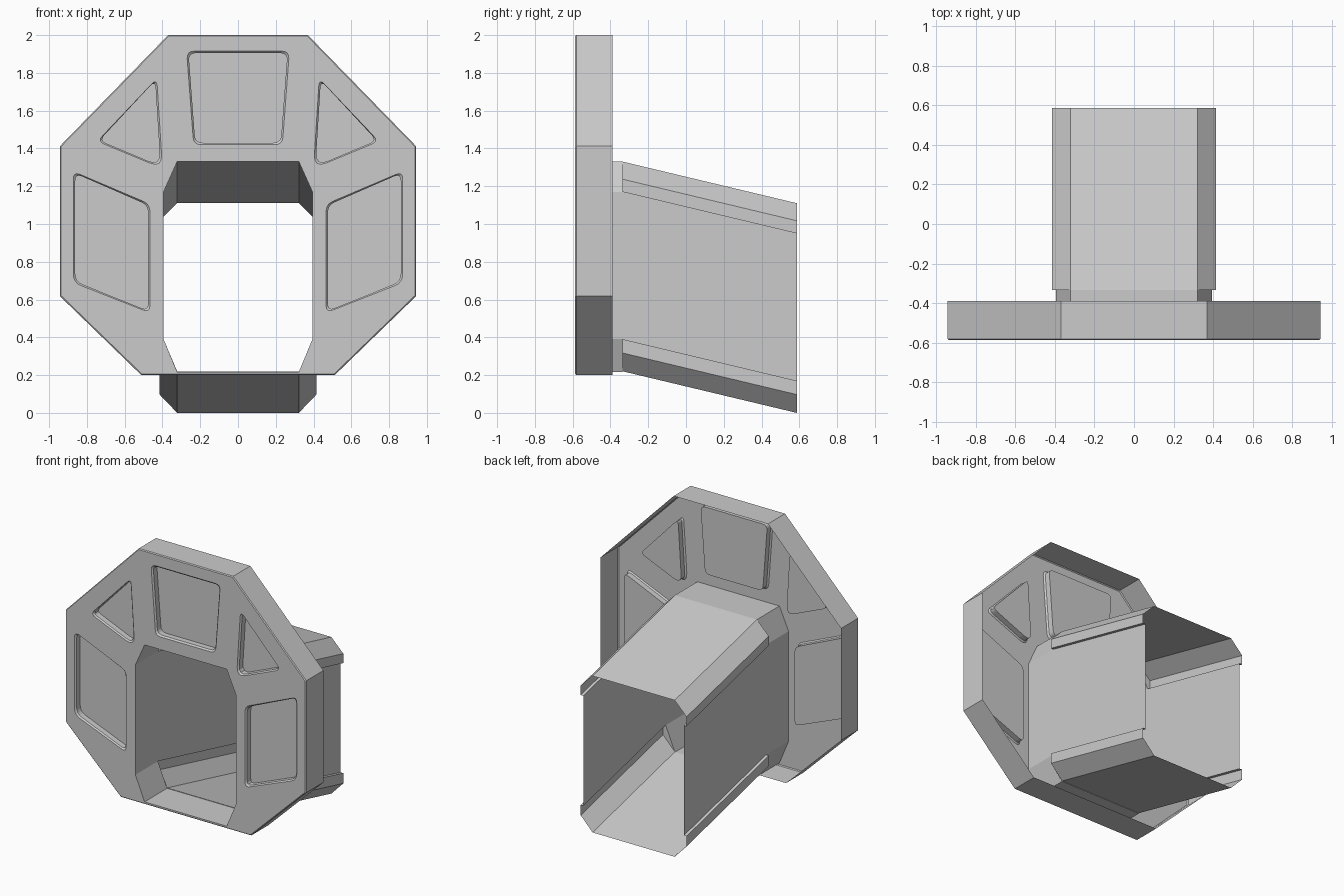
import bpy, bmesh
from mathutils import Vector

if "Cube" in bpy.data.objects:
    bpy.data.objects.remove(bpy.data.objects["Cube"])

grey = bpy.data.materials.new("light_grey")
grey.diffuse_color = (0.6, 0.6, 0.6, 1)
grey.use_nodes = True
grey.node_tree.nodes["Principled BSDF"].inputs["Base Color"].default_value = grey.diffuse_color

FRONT, BACK = -0.587, -0.39      # depth of the hollow frame
COLLAR, REAR = -0.335, 0.587     # end of the straight collar, end of the tunnel
DROP = 0.22                      # how far the tunnel slopes down


def symmetric(half):
    """Close a right-hand half outline (top to bottom) with its mirror image."""
    return half + [(-x, z) for x, z in reversed(half)]


def rounded(corners, steps=4):
    """Round each (x, z, cut) corner with a quadratic curve."""
    out = []
    for i, (x, z, cut) in enumerate(corners):
        p = Vector((x, z))
        a = Vector(corners[i - 1][:2])
        b = Vector(corners[(i + 1) % len(corners)][:2])
        a = p + (a - p).normalized() * cut
        b = p + (b - p).normalized() * cut
        for s in range(steps + 1):
            t = s / steps
            out.append(tuple(a * (1 - t) ** 2 + p * 2 * t * (1 - t) + b * t * t))
    return out


def inset(loop, amount):
    """Shrink a loop about its box centre by a fixed margin."""
    xs, zs = [p[0] for p in loop], [p[1] for p in loop]
    cx, cz = (min(xs) + max(xs)) / 2, (min(zs) + max(zs)) / 2
    fx = 1 - 2 * amount / (max(xs) - min(xs))
    fz = 1 - 2 * amount / (max(zs) - min(zs))
    return [(cx + (x - cx) * fx, cz + (z - cz) * fz) for x, z in loop]


def ring(bm, loop, y):
    return [bm.verts.new((x, y, z)) for x, z in loop]


def bridge(bm, a, b):
    n = len(a)
    for i in range(n):
        j = (i + 1) % n
        bm.faces.new((a[i], a[j], b[j], b[i]))


def finish(bm, name):
    bmesh.ops.remove_doubles(bm, verts=bm.verts, dist=1e-4)
    bmesh.ops.recalc_face_normals(bm, faces=bm.faces)
    mesh = bpy.data.meshes.new(name)
    bm.to_mesh(mesh)
    bm.free()
    mesh.materials.append(grey)
    obj = bpy.data.objects.new(name, mesh)
    bpy.context.collection.objects.link(obj)
    return obj


# Outlines
outer = symmetric([(0.37, 2.0), (0.943, 1.412), (0.943, 0.618), (0.512, 0.2)])
opening = symmetric([(0.322, 1.33), (0.394, 1.17), (0.394, 0.39), (0.322, 0.217)])

top_pocket = rounded([(0.272, 1.915, .04), (0.235, 1.42, .04),
                      (-0.235, 1.42, .04), (-0.272, 1.915, .04)])
corner_pocket = rounded([(0.43, 1.77, .04), (0.745, 1.438, .04), (0.40, 1.295, .075)])
side_pocket = rounded([(0.872, 1.278, .04), (0.872, 0.69, .045),
                       (0.466, 0.53, .04), (0.466, 1.105, .04)])
pockets = [top_pocket]
for p in (corner_pocket, side_pocket):
    pockets += [p, [(-x, z) for x, z in p]]

# Open-backed octagonal frame: front sheet, outer rim, recessed pockets
bm = bmesh.new()
face_ring = ring(bm, inset(outer, 0.006), FRONT)
hole_ring = ring(bm, opening, FRONT)
pocket_rings = [ring(bm, p, FRONT) for p in pockets]
edges = []
for r in [face_ring, hole_ring] + pocket_rings:
    edges += [bm.edges.new((r[i - 1], r[i])) for i in range(len(r))]
bmesh.ops.triangle_fill(bm, edges=edges, use_beauty=True, normal=(0, -1, 0))
bevel_ring = ring(bm, outer, FRONT + 0.006)
bridge(bm, face_ring, bevel_ring)
bridge(bm, bevel_ring, ring(bm, outer, BACK))
for p, rim in zip(pockets, pocket_rings):
    lip = ring(bm, inset(p, 0.01), FRONT + 0.01)
    floor = ring(bm, inset(p, 0.01), FRONT + 0.05)
    bridge(bm, rim, lip)
    bridge(bm, lip, floor)
    bm.faces.new(floor)
finish(bm, "octagonal_frame")

# Collar through the frame, stepping out into the sloping tunnel
collar = symmetric([(0.322, 1.33)] + [(0.394, 1.17)] * 3
                   + [(0.394, 0.39)] * 3 + [(0.322, 0.217)])
tunnel = symmetric([(0.322, 1.33), (0.415, 1.237), (0.415, 1.17), (0.394, 1.17),
                    (0.394, 0.39), (0.415, 0.39), (0.415, 0.317), (0.322, 0.22)])
bm = bmesh.new()
rings = [ring(bm, collar, FRONT), ring(bm, collar, COLLAR), ring(bm, tunnel, COLLAR),
         ring(bm, [(x, z - DROP) for x, z in tunnel], REAR)]
for a, b in zip(rings, rings[1:]):
    bridge(bm, a, b)
finish(bm, "sloping_tunnel")
